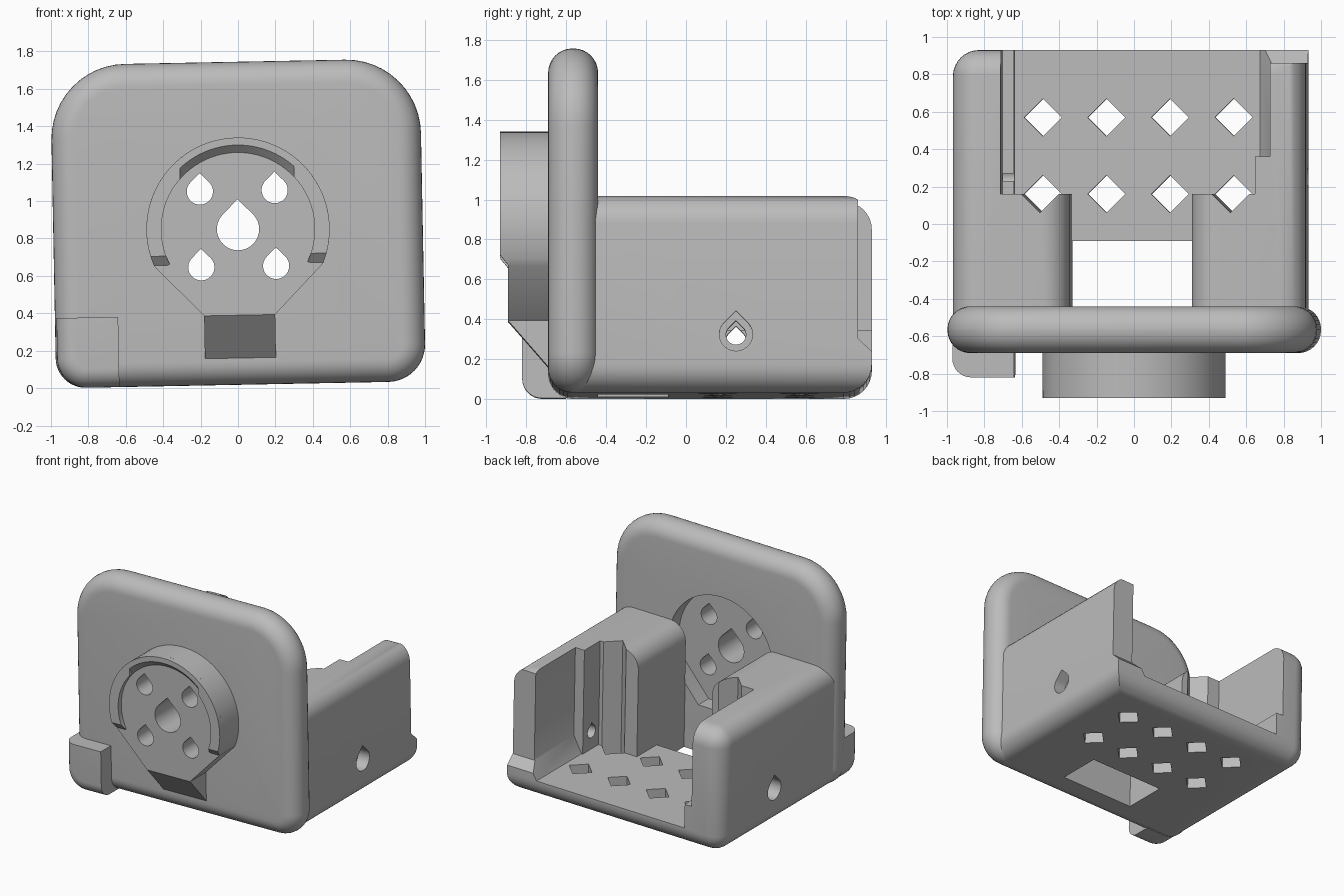
import bpy, bmesh, math
from mathutils import Matrix, Vector

cube = bpy.data.objects.get("Cube")
if cube:
    bpy.data.objects.remove(cube, do_unlink=True)

grey = bpy.data.materials.new("plain grey")
grey.use_nodes = True
COLOUR = (0.5, 0.5, 0.5, 1)
grey.diffuse_color = COLOUR
grey.node_tree.nodes["Principled BSDF"].inputs["Base Color"].default_value = COLOUR

CZ = 0.832          # height of the socket centre
FLOOR = 0.15
TOP = 0.985
parts = []


def arc(cx, cz, r, a, b, n=12):
    return [(cx + r * math.cos(math.radians(a + (b - a) * i / n)),
             cz + r * math.sin(math.radians(a + (b - a) * i / n))) for i in range(n + 1)]


def drop(cx, cz, r):
    return arc(cx, cz, r, 135, 405, 30) + [(cx, cz + r * math.sqrt(2))]


def rect(x0, y0, x1, y1):
    return [(x0, y0), (x1, y0), (x1, y1), (x0, y1)]


def prism(name, pts, axis, a, b, bevel=None, width=0.1, segments=8):
    """Extrude a 2D outline along an axis, optionally rounding chosen edges."""
    place = {"x": lambda p, t: (t, p[0], p[1]),
             "y": lambda p, t: (p[0], t, p[1]),
             "z": lambda p, t: (p[0], p[1], t)}[axis]
    bm = bmesh.new()
    lo = [bm.verts.new(place(p, a)) for p in pts]
    hi = [bm.verts.new(place(p, b)) for p in pts]
    bm.faces.new(lo)
    bm.faces.new(hi[::-1])
    for i in range(len(pts)):
        j = (i + 1) % len(pts)
        bm.faces.new((lo[i], hi[i], hi[j], lo[j]))
    bmesh.ops.recalc_face_normals(bm, faces=bm.faces)
    if bevel:
        edges = [e for e in bm.edges if bevel((e.verts[0].co + e.verts[1].co) / 2)]
        bmesh.ops.bevel(bm, geom=edges, offset=width, segments=segments,
                        profile=0.5, affect="EDGES", clamp_overlap=True)
    mesh = bpy.data.meshes.new(name)
    bm.to_mesh(mesh)
    bm.free()
    mesh.materials.append(grey)
    obj = bpy.data.objects.new(name, mesh)
    bpy.context.collection.objects.link(obj)
    return obj


def cut(obj, cutters):
    for c in cutters:
        bpy.context.view_layer.objects.active = obj
        mod = obj.modifiers.new("cut", "BOOLEAN")
        mod.operation = "DIFFERENCE"
        mod.solver = "EXACT"
        mod.object = c
        bpy.ops.object.modifier_apply(modifier=mod.name)


# Front plate with a fully rounded rim
W, H = 0.988, 1.727
outline = (arc(-W + 0.16, 0.16, 0.16, 180, 270) + arc(W - 0.2, 0.2, 0.2, 270, 360)
           + arc(W - 0.4, H - 0.4, 0.4, 0, 90) + arc(-W + 0.4, H - 0.4, 0.4, 90, 180))
plate = prism("front_plate", outline, "y", -0.69, -0.44,
              lambda m: abs(m.y + 0.565) > 0.1, 0.122)

# Tray body, rounded everywhere except at the plate and the open back corner
body = prism("tray_body", rect(-0.968, 0, 0.92, TOP), "y", -0.56, 0.93,
             lambda m: m.y > -0.5 and not (m.y > 0.9 and m.x > 0.9), 0.14)

# Socket face, tapering to a narrow foot
socket = prism("socket_face", arc(0, CZ, 0.49, -23, 203, 48) + [(-0.19, 0.372), (0.19, 0.372)],
               "y", -0.89, -0.6)
foot = prism("socket_foot", [(-0.89, 0.372), (-0.6, 0.372), (-0.6, 0.04)], "x", -0.19, 0.19)

# Raised open rim around the socket
rim = prism("socket_rim", arc(0, CZ, 0.49, -26, 206, 48) + arc(0, CZ, 0.41, 206, -26, 48),
            "y", -0.93, -0.885)

# Corner tab at the lower right of the plate
tab = prism("corner_tab", arc(-0.82, 0.16, 0.16, 180, 270) + [(-0.65, 0), (-0.65, 0.375), (-0.98, 0.375)],
            "y", -0.82, -0.6,
            lambda m: m.y < -0.8 and m.z < 0.37 and m.x < -0.66, 0.1)

parts = [plate, body, socket, foot, rim, tab]
cutters = []


def cutter(*args):
    c = prism("cutter", *args)
    c.hide_render = True
    cutters.append(c)
    return c


# Drop-shaped holes through the socket
holes = [cutter(drop(0, CZ, 0.113), "y", -1, -0.3)]
for x in (-0.2, 0.2):
    for z in (CZ - 0.2, CZ + 0.205):
        holes.append(cutter(drop(x, z, 0.07), "y", -1, -0.3))

# Hollow behind the socket
hollow = cutter(arc(0, CZ, 0.46, -25, 205, 48) + [(-0.19, 0.372), (0.19, 0.372)],
                "y", -0.57, -0.44)
cut(plate, [hollow] + holes)
cut(socket, holes)

# Rim ends and the tapered latch groove at its top
rim_ends = cutter([(-0.95, 0.72), (-0.885, 0.64), (-0.885, 0.3), (-0.95, 0.3)], "x", -1, 1)
bm = bmesh.new()
bmesh.ops.create_cone(bm, cap_ends=True, segments=96, radius1=0.455, radius2=0.405, depth=0.05,
                      matrix=Matrix.Translation((0, -0.91, CZ)) @ Matrix.Rotation(-math.pi / 2, 4, "X"))
for sx in (-1, 1):
    found = bmesh.ops.bisect_plane(bm, geom=bm.verts[:] + bm.edges[:] + bm.faces[:],
                                   plane_co=(sx * 0.305, 0, 0), plane_no=(sx, 0, 0), clear_outer=True)
    bmesh.ops.holes_fill(bm, edges=[e for e in bm.edges if e.is_boundary])
bmesh.ops.bisect_plane(bm, geom=bm.verts[:] + bm.edges[:] + bm.faces[:],
                       plane_co=(0, 0, CZ), plane_no=(0, 0, 1), clear_inner=True)
bmesh.ops.holes_fill(bm, edges=[e for e in bm.edges if e.is_boundary])
bmesh.ops.recalc_face_normals(bm, faces=bm.faces)
groove_mesh = bpy.data.meshes.new("cutter")
bm.to_mesh(groove_mesh)
bm.free()
groove_mesh.materials.append(grey)
groove = bpy.data.objects.new("cutter", groove_mesh)
bpy.context.collection.objects.link(groove)
cutters.append(groove)
cut(rim, [rim_ends, groove])

# Tray interior: wide bay with side ledge and sloping sill, narrow bay, channel
R = 0.14
side = [(-0.71, 1.3), (-0.71, 0.34), (-0.65, 0.34), (-0.65, FLOOR)]
bay = cutter(side + [(0.66, FLOOR), (0.73, 0.28), (0.73, 1.3)], "y", 0.36, 1.2)
step = cutter(side + [(0.65, FLOOR), (0.65, 1.3)], "y", 0.16, 0.4)
channel = cutter([(-0.345, FLOOR)] + [(0.31, FLOOR)] + arc(0.31 + R, TOP - R, R, 180, 90)
                 + [(0.31 + R, 1.3), (-0.345 - R, 1.3)] + arc(-0.345 - R, TOP - R, R, 90, 0),
                 "y", -0.44, 0.2)
opening = cutter(rect(-0.345, -0.44, 0.31, -0.09), "z", -0.2, 0.3)
open_corner = cutter([(0.86, 1.3), (0.86, 0.27), (0.95, 0.185), (1.2, 0.185), (1.2, 1.3)],
                     "x", 0.5, 1.2)
body_cuts = [hollow, bay, step, channel, opening, open_corner]

# Diamond drains in the floor, cutting up through the inner blocks
for x in (-0.5, -0.16, 0.18, 0.52):
    for y in (0.16, 0.57):
        d = 0.1
        body_cuts.append(cutter([(x - d, y), (x, y - d), (x + d, y), (x, y + d)], "z", -0.2, 1.3))

# Counterbored drop holes in both side walls
for s in (-1, 1):
    body_cuts.append(cutter(drop(0.25, 0.29, 0.05), "x", s * 0.5, s * 1.2))
    body_cuts.append(cutter(drop(0.25, 0.29, 0.083), "x", s * 0.82, s * 1.2))
cut(body, body_cuts)

for c in cutters:
    bpy.data.objects.remove(c, do_unlink=True)

# The whole piece leans very slightly to one side
lean = Matrix.Translation(Vector((0.016, 0, 0.018))) @ Matrix.Rotation(math.radians(-1.1), 4, "Y")
bpy.ops.object.select_all(action="DESELECT")
for p in parts:
    p.matrix_world = lean
    p.select_set(True)
bpy.context.view_layer.objects.active = body
bpy.ops.object.shade_smooth_by_angle(angle=math.radians(30))
